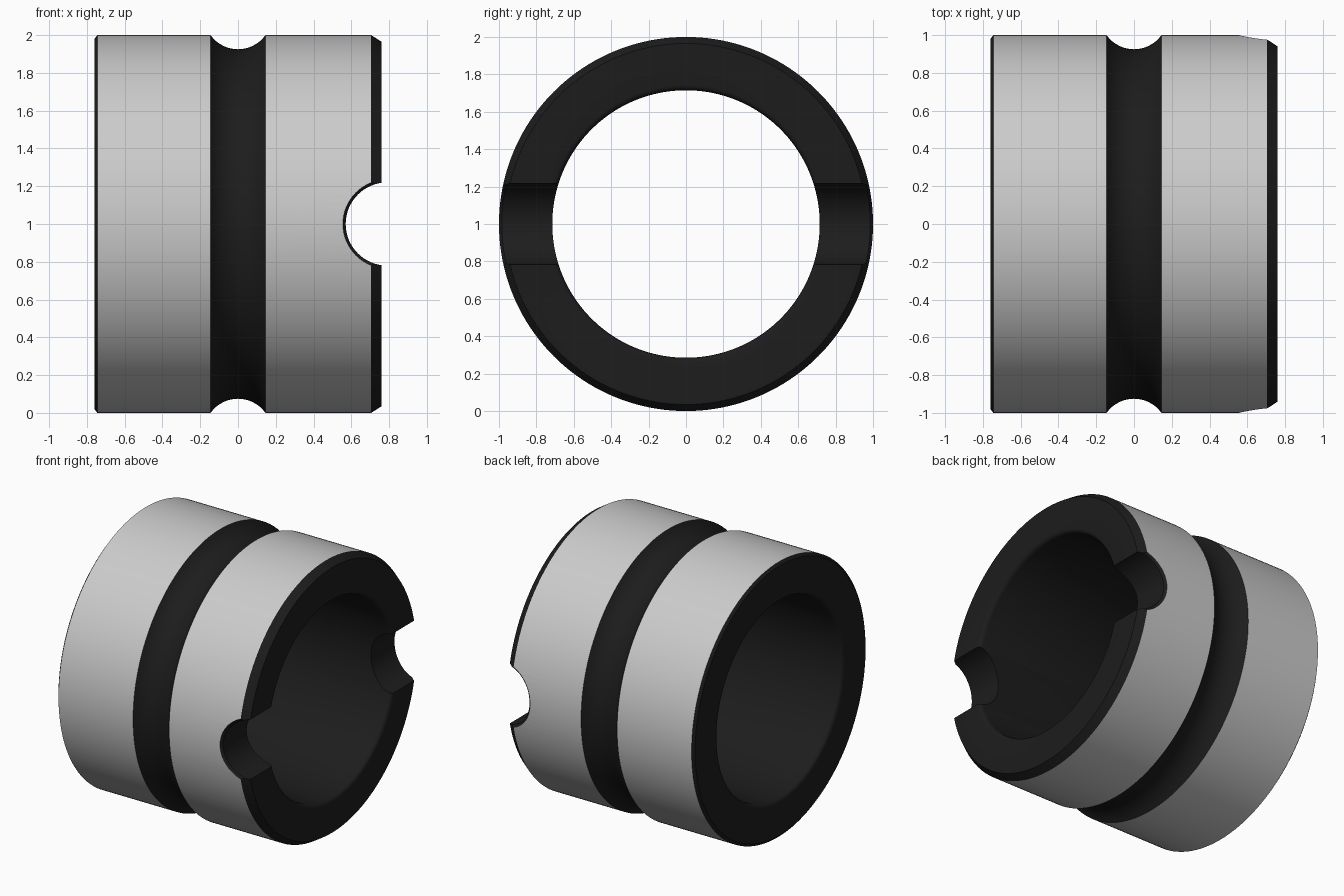
import bpy, bmesh
from math import sin, cos, pi, sqrt, radians, asin

if "Cube" in bpy.data.objects:
    bpy.data.objects.remove(bpy.data.objects["Cube"])

SEG = 160


def material(name, value):
    m = bpy.data.materials.new(name)
    m.diffuse_color = (*value, 1)
    m.use_nodes = True
    m.node_tree.nodes["Principled BSDF"].inputs["Base Color"].default_value = m.diffuse_color
    return m


grey = material("turned_grey", (0.8, 0.8, 0.8))
dark = material("dark_finish", (0.012, 0.012, 0.012))


def loft(name, rings, closed, slots):
    """Skin equal-length point rings; closed joins last to first, else caps the ends."""
    bm = bmesh.new()
    vs = [[bm.verts.new(p) for p in ring] for ring in rings]
    n = len(vs[0])
    for i in range(len(vs) if closed else len(vs) - 1):
        a, b = vs[i], vs[(i + 1) % len(vs)]
        for j in range(n):
            k = (j + 1) % n
            bm.faces.new((a[j], a[k], b[k], b[j])).material_index = slots(i)
    if not closed:
        for ring in (vs[0], vs[-1]):
            bm.faces.new(ring).material_index = 1
    bmesh.ops.recalc_face_normals(bm, faces=bm.faces)
    me = bpy.data.meshes.new(name)
    bm.to_mesh(me)
    bm.free()
    me.materials.append(grey)
    me.materials.append(dark)
    ob = bpy.data.objects.new(name, me)
    bpy.context.collection.objects.link(ob)
    return ob


# Bushing profile as (x, radius): chamfered ends, round groove, softened bore edges
half, depth, bore, fil = 0.145, 0.075, 0.715, 0.03
gr = (half ** 2 + depth ** 2) / (2 * depth)
span = asin(half / gr)
groove = [(gr * sin(t), 1 - depth + gr * (1 - cos(t)))
          for t in (span * (i / 8 - 1) for i in range(17))]


def bore_edge(s):
    return [(s * (0.76 - fil + fil * cos(t)), bore + fil - fil * sin(t))
            for t in (i * pi / 8 for i in range(5))]


profile = ([(-0.76, 0.98), (-0.745, 1.0)] + groove + [(0.705, 1.0), (0.76, 0.965)]
           + bore_edge(1) + bore_edge(-1)[::-1])
outer_bands = {1, 1 + len(groove)}
rings = [[(x, r * cos(2 * pi * j / SEG), 1 + r * sin(2 * pi * j / SEG)) for j in range(SEG)]
         for x, r in profile]
bushing = loft("grooved_bushing", rings, True, lambda i: 0 if i in outer_bands else 1)


# Cross-notch cutter with a small flare that follows the outer surface
def notch_ring(r, off, side):
    pts = []
    for j in range(64):
        t = 2 * pi * j / 64
        z = r * sin(t)
        pts.append((0.79 + r * cos(t), side * (sqrt(1 - z * z) + off), 1 + z))
    return pts


steps = [(0.25, 0.2), (0.25, 0.015), (0.22, -0.015)]
cut_rings = [notch_ring(r, o, -1) for r, o in steps]
cut_rings += [notch_ring(r, o, 1) for r, o in reversed(steps)]
cutter = loft("notch_cutter", cut_rings, False, lambda i: 1)
cutter.hide_render = True

mod = bushing.modifiers.new("cross_notch", 'BOOLEAN')
mod.operation = 'DIFFERENCE'
mod.solver = 'EXACT'
mod.object = cutter
bpy.context.view_layer.objects.active = bushing
bushing.select_set(True)
bpy.ops.object.modifier_apply(modifier=mod.name)
bpy.data.objects.remove(cutter)

bpy.ops.object.shade_smooth_by_angle(angle=radians(25))
